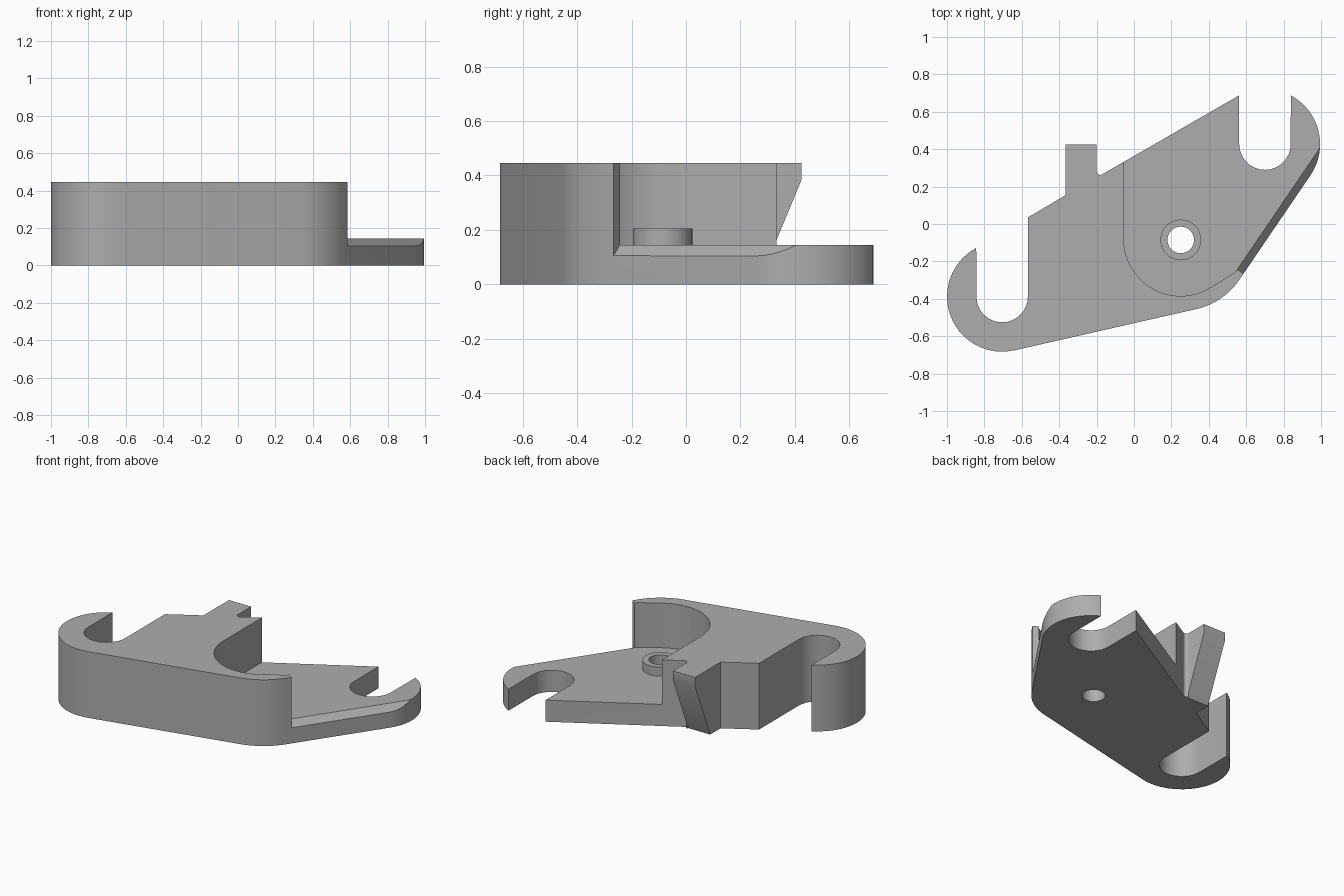
import bpy
import bmesh
from math import radians, cos, sin
from mathutils import Vector

cube = bpy.data.objects.get("Cube")
if cube:
    bpy.data.objects.remove(cube, do_unlink=True)

TOP, PLATE, BOSS = 0.445, 0.145, 0.205

grey = bpy.data.materials.new("plain grey")
grey.use_nodes = True
grey.diffuse_color = (0.42, 0.42, 0.42, 1)
grey.node_tree.nodes["Principled BSDF"].inputs["Base Color"].default_value = (0.42, 0.42, 0.42, 1)


def arc(center, r, start, end, steps=16):
    """Points along an arc, angles in degrees."""
    angles = [radians(start + (end - start) * i / steps) for i in range(steps + 1)]
    return [(center[0] + r * cos(a), center[1] + r * sin(a)) for a in angles]


def prism(name, points, offset):
    """Extrude a planar loop of 3D points along an offset vector."""
    bm = bmesh.new()
    face = bm.faces.new([bm.verts.new(p) for p in points])
    res = bmesh.ops.extrude_face_region(bm, geom=[face])
    verts = [g for g in res["geom"] if isinstance(g, bmesh.types.BMVert)]
    bmesh.ops.translate(bm, verts=verts, vec=offset)
    bmesh.ops.recalc_face_normals(bm, faces=bm.faces)
    mesh = bpy.data.meshes.new(name)
    bm.to_mesh(mesh)
    bm.free()
    mesh.materials.append(grey)
    obj = bpy.data.objects.new(name, mesh)
    bpy.context.collection.objects.link(obj)
    return obj


def upright(name, outline, z0, z1):
    return prism(name, [(x, y, z0) for x, y in outline], (0, 0, z1 - z0))


def combine(body, tool, operation):
    """Apply a boolean and remove the tool."""
    mod = body.modifiers.new("boolean", 'BOOLEAN')
    mod.operation, mod.object, mod.solver = operation, tool, 'EXACT'
    bpy.context.view_layer.objects.active = body
    bpy.ops.object.modifier_apply(modifier=mod.name)
    bpy.data.objects.remove(tool, do_unlink=True)


left_hook, right_hook, pivot = (-0.705, -0.388), (0.70, 0.427), (0.25, -0.085)
HOOK_R, SLOT_R, PIVOT_R = 0.295, 0.1375, 0.379

# Whole outline with both open hooks and the rear tab
outline = (
    arc(left_hook, HOOK_R, 118, 283, 18)
    + arc(pivot, PIVOT_R, -77, -34.2, 10)
    + arc(right_hook, HOOK_R, -34.2, 62, 16)
    + arc(right_hook, SLOT_R, 0, -180)
    + [(0.5625, 0.688)]
    + arc((-0.18, 0.283), 0.02, 300, 180, 6)
    + [(-0.2, 0.425), (-0.365, 0.425), (-0.365, 0.155), (-0.5675, 0.035)]
    + arc(left_hook, SLOT_R, 0, -180)
)
body = upright("lever_body", outline, 0, TOP)

# Direction of the straight outer edge and its outward normal
normal = Vector((cos(radians(-34.2)), sin(radians(-34.2)), 0))
along = Vector((-normal.y, normal.x, 0))
edge_start = Vector((pivot[0], pivot[1], 0)) + normal * PIVOT_R + along * 0.039

# Rounded pocket that lowers the right half to a thin plate
tip_in = edge_start - normal * 0.04
tip_out = edge_start + normal * 0.08
pocket = (
    [(-0.055, 1.2)]
    + arc((0.25, -0.08), 0.305, 180, 302, 20)
    + [(0.535, -0.261), (0.546, -0.251), tip_in.xy, tip_out.xy, (1.3, -0.35), (1.3, 1.2)]
)
combine(body, upright("pocket_cutter", pocket, PLATE, 0.7), 'DIFFERENCE')

# Bevel along the outer plate edge
section = [(-0.05, 0.155), (0.06, 0.045), (0.06, 0.3), (-0.05, 0.3)]
bevel = [edge_start + normal * n + Vector((0, 0, z)) for n, z in section]
combine(body, prism("bevel_cutter", bevel, along), 'DIFFERENCE')

# Sloping underside of the rear tab
slope = [(0.2235, -0.1), (0.425, 0.385), (0.6, 0.385), (0.6, -0.1)]
undercut = [(-0.42, y, z) for y, z in slope]
combine(body, prism("tab_cutter", undercut, (0.221, 0, 0)), 'DIFFERENCE')

# Raised boss and the through hole
ring = arc(pivot, 0.109, 0, 348.75, 31)
combine(body, upright("boss", ring, 0.05, BOSS), 'UNION')
hole = arc(pivot, 0.071, 0, 348.75, 31)
combine(body, upright("hole_cutter", hole, -0.1, 0.6), 'DIFFERENCE')

# Smooth the curved walls and keep the edges crisp
bpy.ops.object.select_all(action='DESELECT')
body.select_set(True)
bpy.context.view_layer.objects.active = body
bpy.ops.object.shade_smooth_by_angle(angle=radians(25))
